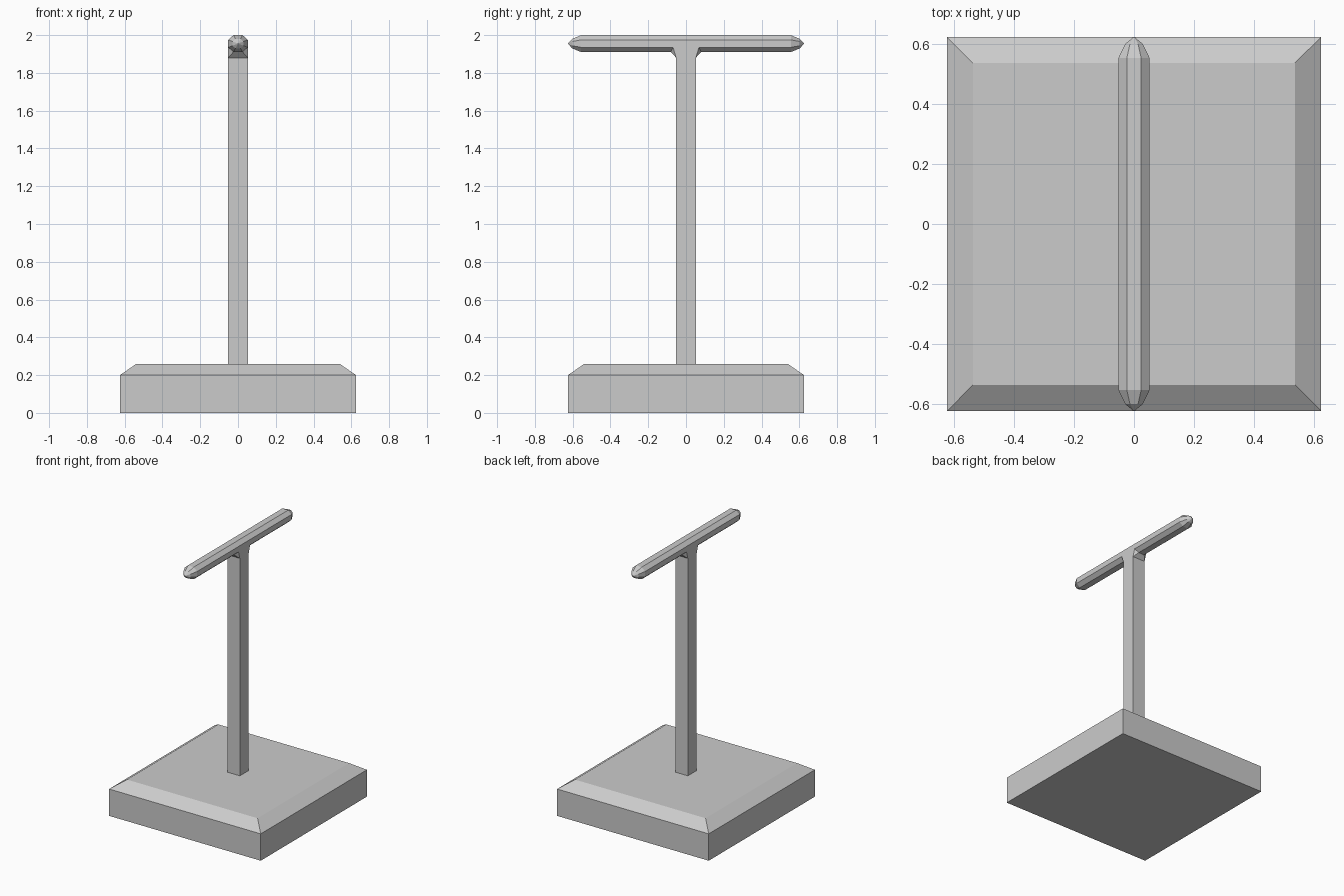
import bpy
import bmesh
from math import copysign

cube = bpy.data.objects.get("Cube")
if cube:
    bpy.data.objects.remove(cube, do_unlink=True)

grey = bpy.data.materials.new("light grey")
grey.use_nodes = True
grey.diffuse_color = (0.6, 0.6, 0.6, 1)
grey.node_tree.nodes["Principled BSDF"].inputs["Base Color"].default_value = grey.diffuse_color


def hull_part(name, points):
    """Convex flat-shaded part wrapped around a set of points."""
    bm = bmesh.new()
    for p in points:
        bm.verts.new(p)
    result = bmesh.ops.convex_hull(bm, input=bm.verts)
    loose = {g for g in result["geom_interior"] if isinstance(g, bmesh.types.BMVert)}
    bmesh.ops.delete(bm, geom=list(loose), context="VERTS")
    bmesh.ops.dissolve_limit(bm, angle_limit=0.01, verts=bm.verts, edges=bm.edges)
    bmesh.ops.recalc_face_normals(bm, faces=bm.faces)
    mesh = bpy.data.meshes.new(name)
    bm.to_mesh(mesh)
    bm.free()
    mesh.materials.append(grey)
    obj = bpy.data.objects.new(name, mesh)
    bpy.context.collection.objects.link(obj)
    return obj


def rect(x, y, z):
    return [(sx * x, sy * y, z) for sx in (-1, 1) for sy in (-1, 1)]


# Square plinth with a sloped top rim
hull_part("base", rect(0.625, 0.625, 0) + rect(0.625, 0.625, 0.2) + rect(0.538, 0.538, 0.26))

# Square upright
POST = 0.052
hull_part("post", rect(POST, POST, 0.25) + rect(POST, POST, 1.88))

# Flared collar joining the upright to the bar
hull_part("collar", rect(POST, POST, 1.88) + rect(0.025, 0.08, 1.91) + rect(POST, 0.07, 1.94))

# Eight-sided crossbar with faceted, pointed ends
MID = 1.955
section = [(sx * x, sz * z) for sx in (-1, 1) for sz in (-1, 1)
           for x, z in ((POST, 0.02), (0.024, 0.045))]
bar = []
for side in (-1, 1):
    for y, scale in ((0.555, 1), (0.602, 0.56)):
        bar += [(x * scale, copysign(y, side), MID + z * scale) for x, z in section]
    bar.append((0, side * 0.626, MID))
hull_part("crossbar", bar)
